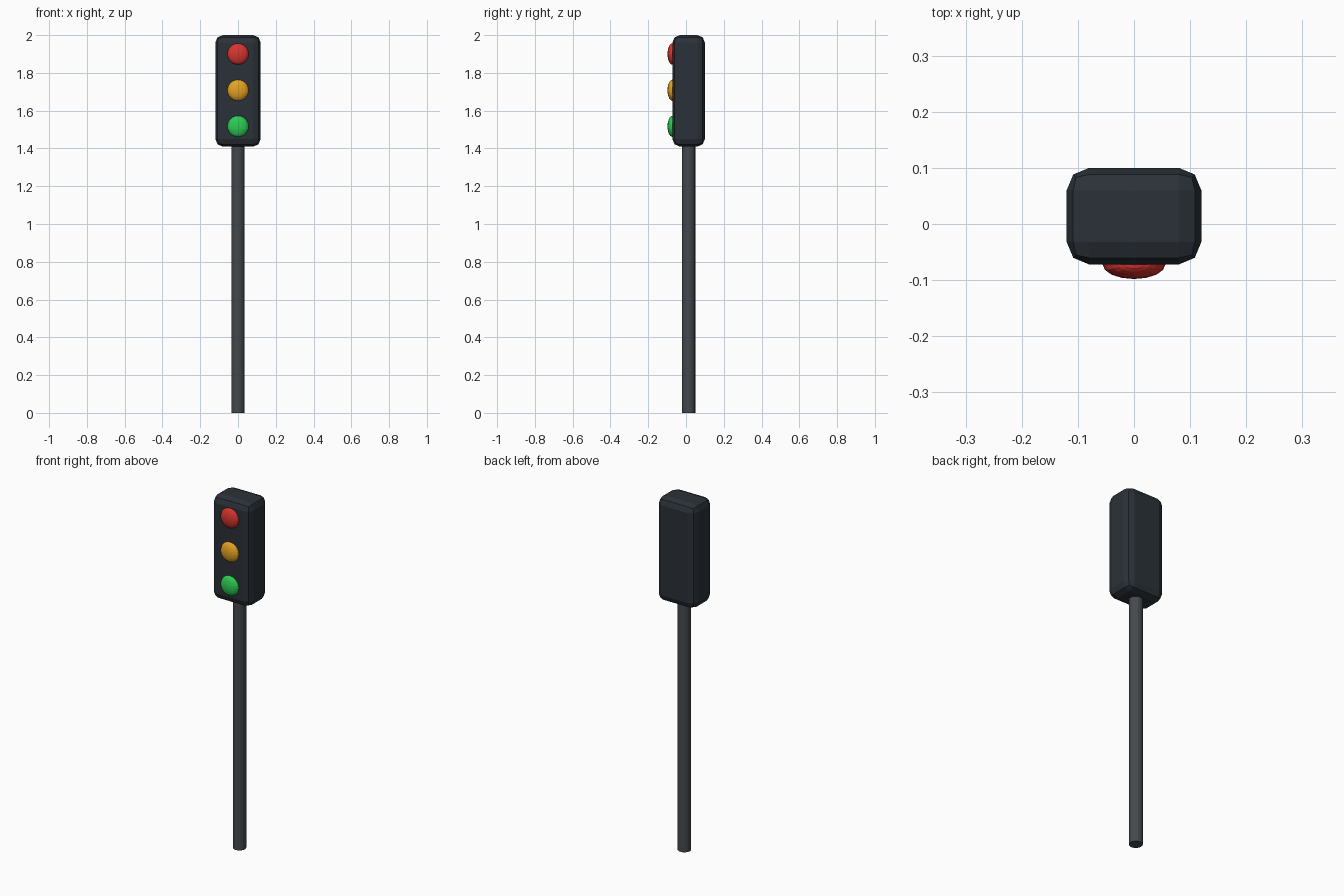
import bpy
import bmesh
from mathutils import Matrix

if "Cube" in bpy.data.objects:
    bpy.data.objects.remove(bpy.data.objects["Cube"])

CY = 0.014  # depth centre of housing and pole


def material(name, rgb):
    mat = bpy.data.materials.new(name)
    mat.diffuse_color = (*rgb, 1.0)
    mat.use_nodes = True
    mat.node_tree.nodes["Principled BSDF"].inputs["Base Color"].default_value = mat.diffuse_color
    return mat


def add_object(name, bm, mat):
    mesh = bpy.data.meshes.new(name)
    bm.to_mesh(mesh)
    bm.free()
    mesh.materials.append(mat)
    obj = bpy.data.objects.new(name, mesh)
    bpy.context.collection.objects.link(obj)
    return obj


# Pole: plain cylinder running up into the housing
bm = bmesh.new()
bmesh.ops.create_cone(bm, cap_ends=True, segments=16, radius1=0.035, radius2=0.035,
                      depth=1.43, matrix=Matrix.Translation((0, CY, 0.715)))
add_object("pole", bm, material("pole_grey", (0.06, 0.068, 0.075)))

# Housing: box with two-step bevelled edges
bm = bmesh.new()
bmesh.ops.create_cube(bm, size=1.0, matrix=Matrix.Translation((0, CY, 1.705))
                      @ Matrix.Diagonal((0.24, 0.172, 0.59, 1.0)))
housing = add_object("housing", bm, material("housing_dark", (0.024, 0.031, 0.04)))
bevel = housing.modifiers.new("rounded_edges", 'BEVEL')
bevel.width = 0.04
bevel.segments = 2

# Lamps: spheres flattened front to back, half sunk in the front face
lamps = [("red", 1.90, (0.68, 0.035, 0.027)),
         ("amber", 1.708, (0.78, 0.36, 0.015)),
         ("green", 1.517, (0.025, 0.6, 0.085))]
for colour, z, rgb in lamps:
    bm = bmesh.new()
    bmesh.ops.create_uvsphere(bm, u_segments=16, v_segments=12, radius=1.0,
                              matrix=Matrix.Translation((0, -0.072, z))
                              @ Matrix.Diagonal((0.056, 0.026, 0.056, 1.0)))
    add_object(colour + "_lamp", bm, material(colour + "_light", rgb))
